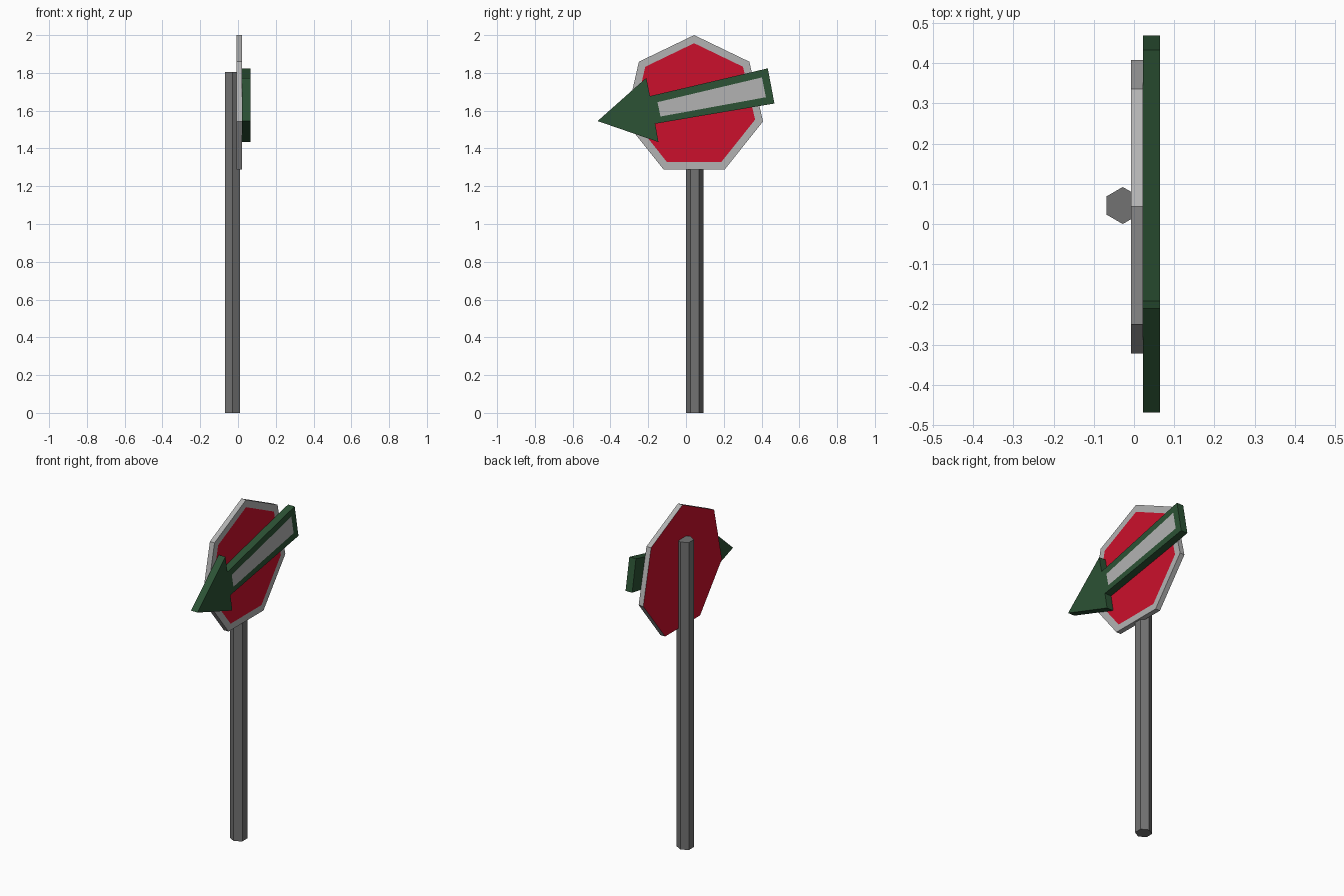
import bpy
import bmesh
from math import sin, cos, tau

if "Cube" in bpy.data.objects:
    bpy.data.objects.remove(bpy.data.objects["Cube"])


def material(name, rgb):
    m = bpy.data.materials.new(name)
    m.diffuse_color = (*rgb, 1)
    m.use_nodes = True
    m.node_tree.nodes["Principled BSDF"].inputs["Base Color"].default_value = m.diffuse_color
    return m


red = material("red_paint", (0.6, 0.005, 0.025))
green = material("green_paint", (0.025, 0.085, 0.035))
light_grey = material("light_grey", (0.45, 0.45, 0.45))
dark_grey = material("dark_grey", (0.17, 0.17, 0.17))


def finish(name, bm, mats):
    bmesh.ops.recalc_face_normals(bm, faces=bm.faces)
    mesh = bpy.data.meshes.new(name)
    bm.to_mesh(mesh)
    bm.free()
    for m in mats:
        mesh.materials.append(m)
    obj = bpy.data.objects.new(name, mesh)
    bpy.context.collection.objects.link(obj)
    return obj


def plate(name, outline, panel, ring, x0, x1, mats, extra=(), back_mat=0):
    """Slab in the YZ plane; its +X face carries a painted panel framed by the ring vertices."""
    bm = bmesh.new()
    back = [bm.verts.new((x0, y, z)) for y, z in outline]
    front = [bm.verts.new((x1, y, z)) for y, z in outline]
    inner = [bm.verts.new((x1, y, z)) for y, z in panel]
    bm.faces.new(back).material_index = back_mat
    n = len(outline)
    for i in range(n):
        j = (i + 1) % n
        bm.faces.new((back[i], back[j], front[j], front[i]))
    k = len(ring)
    for i in range(k):
        j = (i + 1) % k
        bm.faces.new((front[ring[i]], front[ring[j]], inner[j], inner[i]))
    bm.faces.new(inner).material_index = 1
    if extra:
        bm.faces.new([front[i] for i in extra])
    return finish(name, bm, mats)


def heptagon(r, cy=0.043, cz=1.626):
    return [(cy + r * sin(tau * i / 7), cz + r * cos(tau * i / 7)) for i in range(7)]


# Hexagonal post
bpy.ops.mesh.primitive_cylinder_add(vertices=6, radius=0.046, depth=1.805,
                                    location=(-0.028, 0.046, 0.9025))
post = bpy.context.object
post.name = "post"
post.data.materials.append(dark_grey)

# Seven-sided sign board: grey rim, red face and back
plate("sign_board", heptagon(0.374), heptagon(0.331), range(7),
      -0.008, 0.022, (light_grey, red), back_mat=1)

# Tilted arrow with a grey stripe on its shaft
arrow = [(-0.468, 1.545), (-0.21, 1.774), (-0.191, 1.677), (0.433, 1.824),
         (0.468, 1.638), (-0.163, 1.531), (-0.146, 1.434)]
stripe = [(-0.151, 1.645), (0.402, 1.776), (0.423, 1.671), (-0.135, 1.569)]
plate("arrow", arrow, stripe, (2, 3, 4, 5), 0.022, 0.065,
      (green, light_grey), extra=(0, 1, 2, 5, 6))
